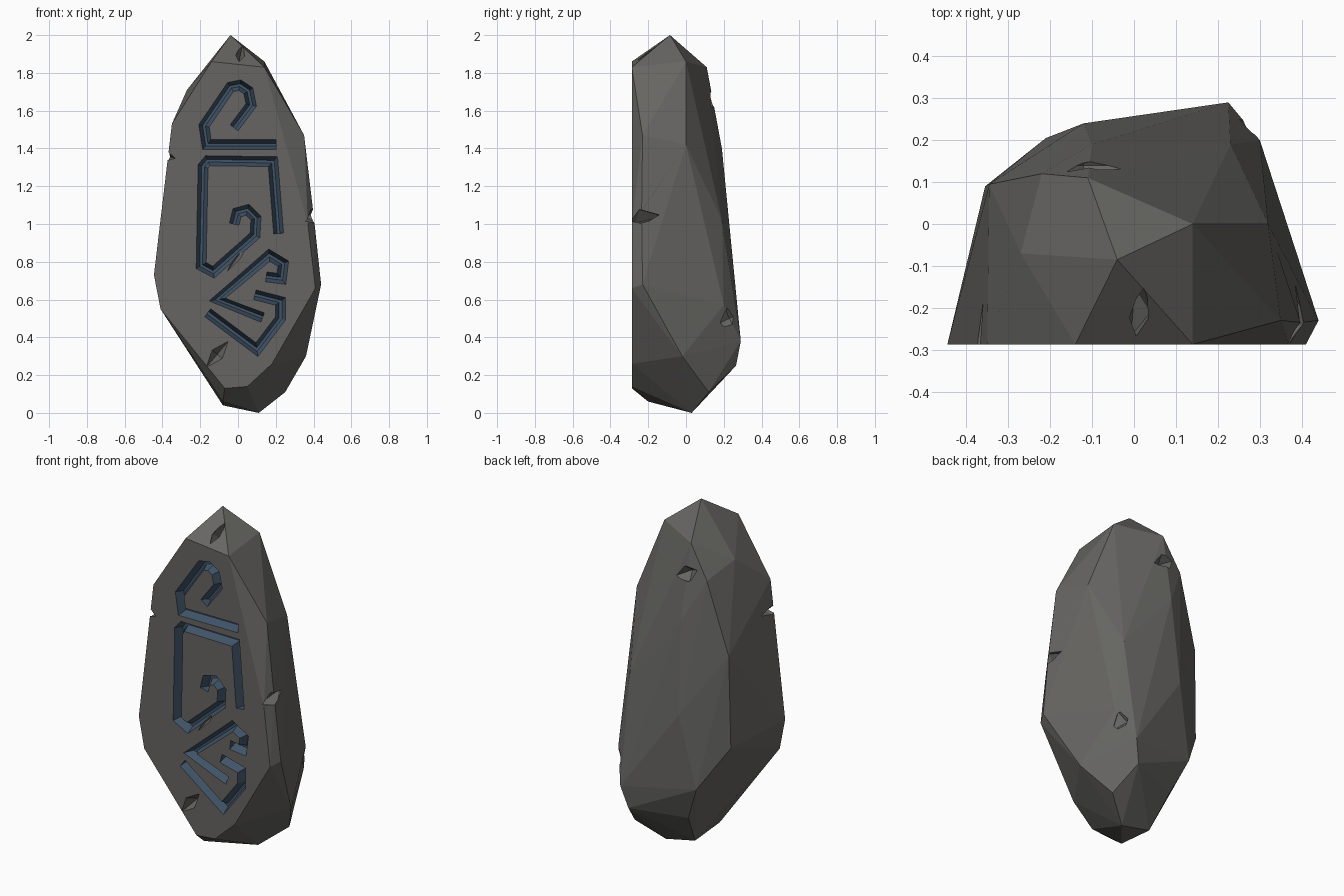
import bpy, bmesh
from math import radians
from mathutils import Vector, Matrix, Euler

if "Cube" in bpy.data.objects:
    bpy.data.objects.remove(bpy.data.objects["Cube"])

FRONT = -0.287


def material(name, colour):
    mat = bpy.data.materials.new(name)
    mat.use_nodes = True
    mat.diffuse_color = (*colour, 1)
    mat.node_tree.nodes["Principled BSDF"].inputs["Base Color"].default_value = (*colour, 1)
    return mat


stone_grey = material("stone grey", (0.133, 0.131, 0.123))
rune_blue = material("rune blue", (0.052, 0.09, 0.14))


def make_object(name, bm, mat):
    bmesh.ops.recalc_face_normals(bm, faces=bm.faces)
    mesh = bpy.data.meshes.new(name)
    bm.to_mesh(mesh)
    bm.free()
    mesh.materials.append(mat)
    obj = bpy.data.objects.new(name, mesh)
    bpy.context.collection.objects.link(obj)
    return obj


# Faceted boulder: hull of the flat front outline and the rough back corners
front_outline = [(-.14, 1.86), (.14, 1.83), (.29, 1.3), (.37, 1.0), (.41, .66), (.18, .26),
                 (.05, .14), (-.07, .13), (-.41, .55), (-.445, .73), (-.37, 1.35), (-.35, 1.53)]
body_corners = [
    (-.04, -.085, 2), (.14, 0, 1.86), (-.11, .11, 1.83), (-.27, -.07, 1.71), (-.22, .12, 1.64),
    (.25, -.03, 1.6), (.35, -.23, 1.47), (.32, 0, 1.42), (-.1, .19, 1.4), (.23, .19, 1.02),
    (-.345, .095, 1.22), (-.12, .24, .87), (.4, -.235, 1.05), (.44, -.23, .68), (-.355, .09, .68),
    (.3, .2, .57), (-.21, .205, .44), (.225, .29, .38), (.36, -.02, .3), (.19, .265, .25),
    (-.12, .15, .23), (.25, .12, .11), (-.08, -.2, .06), (-.08, .03, .04), (.11, .03, 0)]
bm = bmesh.new()
for x, z in front_outline:
    bm.verts.new((x, FRONT, z))
for corner in body_corners:
    bm.verts.new(corner)
bmesh.ops.convex_hull(bm, input=bm.verts)
bmesh.ops.delete(bm, geom=[v for v in bm.verts if not v.link_faces], context="VERTS")
bmesh.ops.dissolve_limit(bm, angle_limit=radians(1), verts=bm.verts, edges=bm.edges)
stone = make_object("rune_stone", bm, stone_grey)
stone.data.materials.append(rune_blue)


def carve(cutter):
    cutter.hide_render = True
    cutter.hide_set(True)
    mod = stone.modifiers.new(cutter.name, "BOOLEAN")
    mod.operation, mod.solver = "DIFFERENCE", "EXACT"
    mod.material_mode = "TRANSFER"
    mod.object = cutter


def groove(name, path):
    """Sweep a tapered channel along a mitred path on the front face."""
    pts = [Vector(p) for p in path]
    dirs = [(b - a).normalized() for a, b in zip(pts, pts[1:])]
    section = [(-.034, -.02), (.034, -.02), (.007, .05), (-.007, .05)]
    bm = bmesh.new()
    rings = []
    for i, p in enumerate(pts):
        before, after = dirs[max(i - 1, 0)], dirs[min(i, len(dirs) - 1)]
        tangent = (before + after).normalized()
        side = Vector((-tangent.y, tangent.x)) / max(tangent.dot(after), 0.6)
        rings.append([bm.verts.new((p.x + side.x * w, FRONT + d, p.y + side.y * w))
                      for w, d in section])
    for a, b in zip(rings, rings[1:]):
        for k in range(4):
            n = (k + 1) % 4
            bm.faces.new((a[k], a[n], b[n], b[k]))
    bm.faces.new(rings[0])
    bm.faces.new(rings[-1])
    carve(make_object(name, bm, rune_blue))


# Carved rune strokes
groove("upper_rune_cutter", [(-.02, 1.51), (.07, 1.63), (.055, 1.705), (.01, 1.735), (-.04, 1.725),
                             (-.18, 1.52), (-.165, 1.42), (.2, 1.42)])
groove("middle_rune_cutter", [(.215, .95), (.185, 1.33), (-.16, 1.335), (-.185, 1.305),
                              (-.195, .78), (-.13, .745), (.09, .94), (.095, 1.03),
                              (.05, 1.075), (-.005, 1.06), (-.02, 1.0)])
groove("lower_rune_cutter", [(.15, .72), (.23, .71), (.24, .79), (.165, .835),
                             (-.11, .6), (.13, .505)])
groove("base_rune_cutter", [(.09, .625), (.225, .59), (.225, .5), (.1, .335), (-.16, .53)])

# Small wedge-shaped chips: position, half sizes, rotation in degrees
chips = [
    ("left_edge", (-.38, -.27, 1.36), (.055, .14, .03), (0, 15, 0)),
    ("top", (.01, -.21, 1.88), (.03, .07, .1), (-35, 12, 0)),
    ("right_edge", (.4, -.24, 1.04), (.08, .13, .04), (0, -25, 20)),
    ("lower_left", (-.11, -.287, .31), (.035, .07, .09), (0, 40, 0)),
    ("back_right", (.28, .23, .5), (.04, .08, .065), (25, 0, 0)),
    ("back_top", (-.1, .14, 1.66), (.09, .06, .05), (0, 25, 0)),
    ("centre", (0, FRONT, .83), (.018, .03, .1), (0, 35, 0)),
]
for name, place, size, turn in chips:
    bm = bmesh.new()
    turned = Euler([radians(a) for a in turn]).to_matrix().to_4x4()
    bmesh.ops.create_uvsphere(bm, u_segments=4, v_segments=2, radius=1,
                              matrix=Matrix.Translation(place) @ turned @ Matrix.Diagonal((*size, 1)))
    carve(make_object(name + "_chip_cutter", bm, stone_grey))
